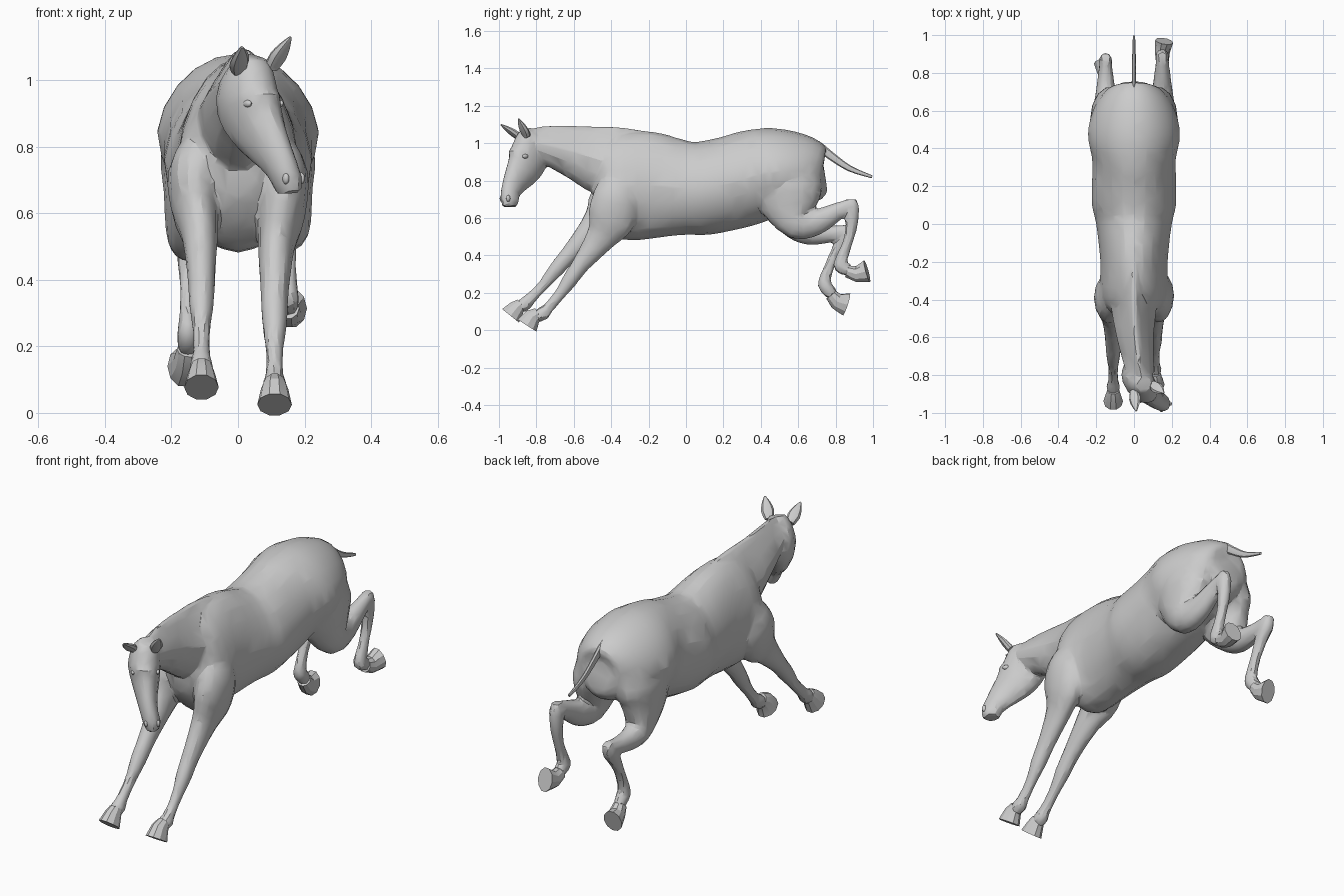
import bpy, bmesh, math
from mathutils import Vector

if "Cube" in bpy.data.objects:
    bpy.data.objects.remove(bpy.data.objects["Cube"])

grey = bpy.data.materials.new("plain_grey")
grey.use_nodes = True
grey.diffuse_color = (0.6, 0.6, 0.6, 1)
grey.node_tree.nodes["Principled BSDF"].inputs["Base Color"].default_value = grey.diffuse_color

HEAD_SIDE = Vector((0.8, 0.6, 0))
HEAD_FRONT = Vector((0.6, -0.8, 0))


def finish(name, bm):
    """Turn a bmesh into a named grey object."""
    bmesh.ops.recalc_face_normals(bm, faces=bm.faces)
    mesh = bpy.data.meshes.new(name)
    bm.to_mesh(mesh)
    bm.free()
    obj = bpy.data.objects.new(name, mesh)
    mesh.materials.append(grey)
    bpy.context.collection.objects.link(obj)
    return obj


def blend(points, i, t):
    """Catmull-Rom interpolation of whole sections."""
    last = len(points) - 1
    a, b, c, d = (points[min(max(i + k, 0), last)] for k in (-1, 0, 1, 2))
    return [0.5 * (2 * q + (r - p) * t + (2 * p - 5 * q + 4 * r - s) * t * t
                   + (3 * q - p - 3 * r + s) * t ** 3) for p, q, r, s in zip(a, b, c, d)]


def loft(name, sections, side=Vector((1, 0, 0)), pinch=0.0, sides=14, steps=3):
    """Skin elliptical sections (x, y, z, half width, half depth) along a path."""
    rows = [blend(sections, i, k / steps) for i in range(len(sections) - 1) for k in range(steps)]
    rows.append(list(sections[-1]))
    centres = [Vector(r[:3]) for r in rows]
    bm = bmesh.new()
    rings = []
    flip = 1
    for i, row in enumerate(rows):
        along = (centres[min(i + 1, len(rows) - 1)] - centres[max(i - 1, 0)]).normalized()
        across = (side - along * side.dot(along)).normalized()
        deep = along.cross(across)
        if i == 0 and deep.z < 0:
            flip = -1
        ring = []
        for k in range(sides):
            a = math.tau * k / sides
            narrow = 1 - pinch * max(math.sin(a), 0)
            ring.append(bm.verts.new(centres[i] + across * (math.cos(a) * narrow * max(row[3], 0.004))
                                     + deep * (flip * math.sin(a) * max(row[4], 0.004))))
        rings.append(ring)
    for r, s in zip(rings, rings[1:]):
        for k in range(sides):
            n = (k + 1) % sides
            bm.faces.new((r[k], r[n], s[n], s[k]))
    bm.faces.new(rings[0])
    bm.faces.new(rings[-1])
    return finish(name, bm)


def limb(name, x, path, **options):
    """Loft in a side plane; rows are (x shift outwards, y, z, half width, half depth)."""
    sign = 1 if x > 0 else -1
    return loft(name, [(x + sign * r[0], *r[1:]) for r in path], **options)


def pebble(name, centre, axes, radii):
    """Flattened ball along three given axes."""
    bm = bmesh.new()
    bmesh.ops.create_icosphere(bm, subdivisions=2, radius=1)
    for v in bm.verts:
        v.co = Vector(centre) + sum((a * (c * r) for a, c, r in zip(axes, v.co, radii)), Vector())
    return finish(name, bm)


def shade(obj, angle):
    bpy.ops.object.select_all(action='DESELECT')
    obj.select_set(True)
    bpy.context.view_layer.objects.active = obj
    bpy.ops.object.shade_smooth_by_angle(angle=math.radians(angle))


# Trunk, neck and head
skin = [
    loft("trunk", [(0, *r) for r in (
        (-.5, .75, .07, .1), (-.45, .755, .14, .21), (-.37, .765, .18, .28), (-.2, .775, .178, .288),
        (0, .76, .2, .25), (.1, .76, .222, .25), (.25, .79, .222, .25), (.35, .82, .222, .25),
        (.45, .845, .243, .238), (.55, .85, .233, .218), (.65, .84, .195, .19),
        (.72, .82, .13, .14), (.745, .82, .06, .07))], pinch=.12, sides=20),
    loft("neck", [
        (0, -.15, .87, .1, .18), (0, -.3, .88, .135, .2), (0, -.45, .91, .12, .188),
        (.005, -.58, .95, .1, .15), (.02, -.7, .982, .085, .118), (.035, -.8, 1.003, .07, .09),
        (.045, -.85, 1.02, .05, .063)], pinch=.65),
    loft("head", [
        (.055, -.85, 1.07, .04, .04), (.045, -.845, 1.03, .065, .075), (.03, -.84, .95, .079, .125),
        (.05, -.86, .88, .072, .112), (.095, -.91, .8, .052, .08), (.13, -.938, .74, .044, .058),
        (.148, -.942, .695, .043, .053), (.152, -.942, .66, .032, .042)], side=HEAD_SIDE)]

# Front legs: shoulder to pastern, then hoof
FRONT = {
    "right": (-.11, (
        (0, -.34, .82, .05, .09), (.02, -.38, .72, .08, .125), (.02, -.42, .62, .072, .125),
        (.005, -.5, .535, .055, .08), (0, -.62, .41, .042, .048), (0, -.69, .33, .038, .042),
        (0, -.76, .245, .026, .03), (0, -.83, .172, .027, .031), (0, -.86, .142, .036, .038),
        (0, -.89, .12, .03, .032))),
    "left": (.11, (
        (0, -.34, .82, .05, .09), (.02, -.37, .72, .08, .125), (.02, -.4, .595, .072, .13),
        (.005, -.455, .495, .055, .083), (0, -.56, .355, .042, .049), (0, -.62, .27, .038, .042),
        (0, -.68, .185, .026, .03), (0, -.74, .115, .027, .031), (0, -.765, .09, .036, .038),
        (0, -.8, .07, .03, .032)))}
FRONT_HOOF = {
    "right": ((0, -.88, .142, .032, .032), (0, -.905, .118, .041, .046), (0, -.938, .077, .052, .061)),
    "left": ((0, -.79, .09, .032, .034), (0, -.82, .072, .041, .048), (0, -.85, .025, .052, .063))}
hooves = []
for tag, (x, path) in FRONT.items():
    skin.append(limb(tag + "_front_leg", x, path))
    hooves.append(limb(tag + "_front_hoof", x, FRONT_HOOF[tag], sides=10, steps=1))

# Hind legs: thigh to hock, hock to pastern, then hoof
THIGH = ((-.06, .54, .88, .1, .17), (-.03, .55, .76, .113, .18), (-.015, .56, .66, .09, .155))
HIND = {
    "left": (.15, (
        (0, .6, .57, .07, .09), (0, .7, .58, .055, .07), (0, .8, .63, .042, .05), (0, .88, .67, .032, .035)),
        ((0, .885, .7, .025, .028), (0, .885, .65, .036, .042), (0, .885, .56, .03, .033),
         (0, .865, .47, .025, .027), (0, .835, .39, .028, .032), (0, .825, .345, .034, .038),
         (0, .87, .32, .03, .032)),
        ((0, .86, .315, .034, .034), (0, .91, .3, .04, .044), (.01, .968, .316, .048, .062))),
    "right": (-.15, (
        (0, .61, .55, .068, .085), (0, .68, .515, .055, .06), (0, .78, .515, .042, .045), (0, .86, .53, .032, .035)),
        ((0, .88, .56, .025, .028), (0, .86, .51, .036, .042), (0, .815, .44, .03, .033),
         (0, .775, .36, .025, .027), (0, .745, .28, .028, .032), (0, .745, .235, .034, .038),
         (0, .785, .19, .03, .032)),
        ((0, .775, .19, .034, .034), (.005, .805, .155, .04, .046), (.015, .857, .138, .048, .064)))}
for tag, (x, gaskin, cannon, hoof) in HIND.items():
    skin.append(limb(tag + "_thigh", x, THIGH + gaskin))
    skin.append(limb(tag + "_hind_cannon", x, cannon))
    hooves.append(limb(tag + "_hind_hoof", x, hoof, sides=10, steps=1))

# Blend the fleshy parts into one faceted skin
bpy.ops.object.select_all(action='DESELECT')
for part in skin:
    part.select_set(True)
body = skin[0]
bpy.context.view_layer.objects.active = body
bpy.ops.object.join()
body.name = "body"
remesh = body.modifiers.new("fuse", 'REMESH')
remesh.mode = 'VOXEL'
remesh.voxel_size = 0.01
soften = body.modifiers.new("soften", 'SMOOTH')
soften.iterations = 3
facets = body.modifiers.new("facets", 'DECIMATE')
facets.ratio = 0.05
bpy.ops.object.convert(target='MESH')
shade(body, 22)
for hoof in hooves:
    shade(hoof, 25)

# Ears, cupped forward
for tag, base, tip in (("right", (0, -.885, 1.03), (.012, -.99, 1.1)),
                       ("left", (.1, -.85, 1.04), (.158, -.895, 1.13))):
    base, tip = Vector(base), Vector(tip)
    ear = [(*base.lerp(tip, t), w, d) for t, w, d in (
        (0, .022, .02), (.35, .032, .018), (.7, .022, .012), (1, .004, .004))]
    shade(loft(tag + "_ear", ear, side=HEAD_SIDE, sides=8, steps=2), 30)

# Eyes and nostrils on both sides of the face
UP = Vector((0, 0, 1))
for tag, s in (("right", -1), ("left", 1)):
    eye = Vector((.042, -.85, .93)) + HEAD_SIDE * (s * .06) + HEAD_FRONT * .056
    shade(pebble(tag + "_eye", eye, (HEAD_SIDE, HEAD_FRONT, UP), (.01, .02, .012)), 30)
    nostril = Vector((.148, -.942, .705)) + HEAD_SIDE * (s * .029) + HEAD_FRONT * .032
    shade(pebble(tag + "_nostril", nostril, (HEAD_SIDE, HEAD_FRONT, UP), (.01, .012, .018)), 30)

# Tail
tail = loft("tail", [
    (0, .63, 1.015, .012, .02), (0, .7, .99, .012, .024), (0, .775, .932, .011, .022),
    (0, .875, .865, .01, .016), (0, .995, .82, .006, .008)], sides=8)
shade(tail, 30)
